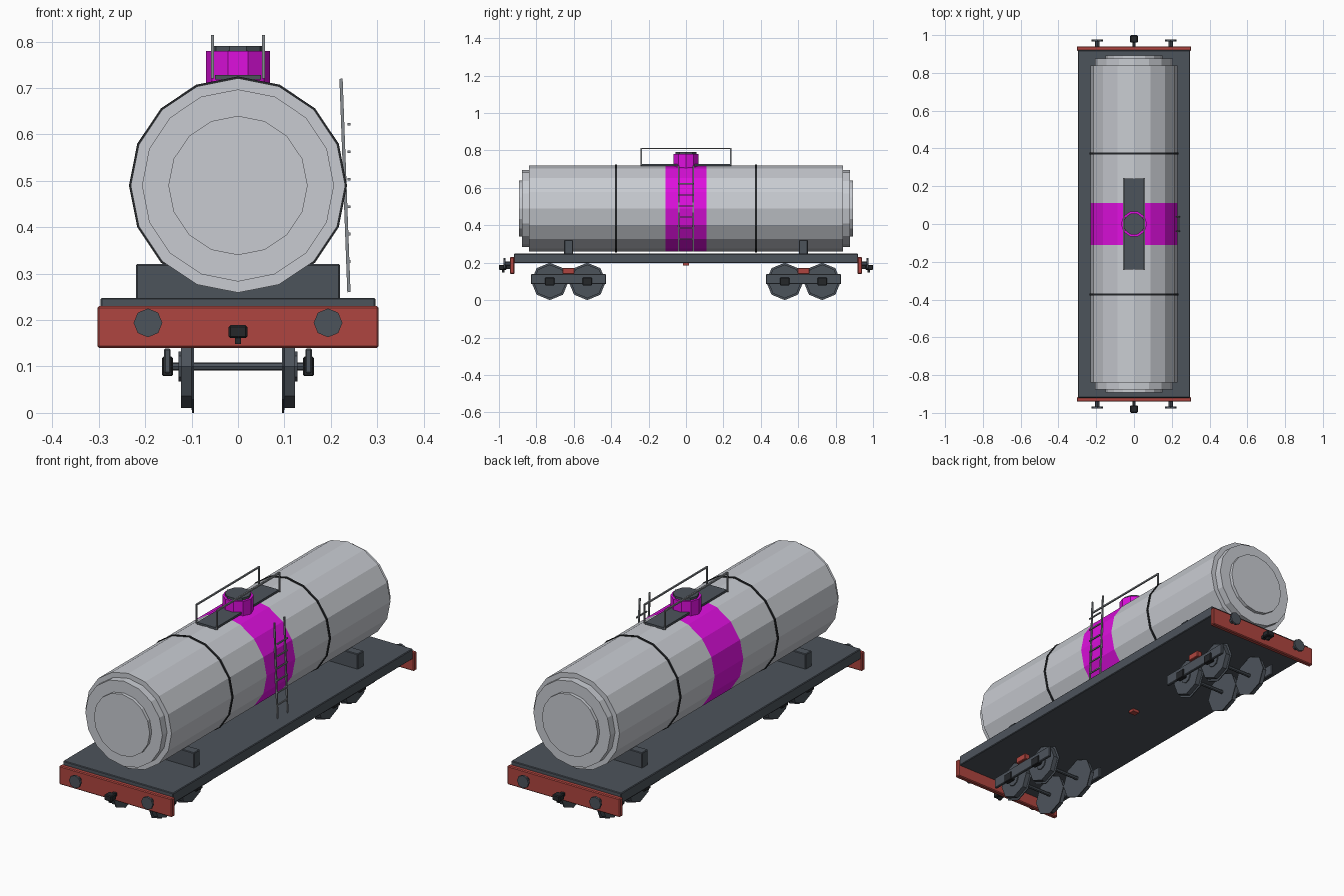
import bpy, bmesh, math
from mathutils import Vector, Matrix

if "Cube" in bpy.data.objects:
    bpy.data.objects.remove(bpy.data.objects["Cube"])


def material(name, rgb):
    m = bpy.data.materials.new(name)
    m.use_nodes = True
    m.diffuse_color = (*rgb, 1)
    m.node_tree.nodes["Principled BSDF"].inputs["Base Color"].default_value = (*rgb, 1)
    return m


SILVER = material("silver_paint", (0.58, 0.60, 0.64))
MAGENTA = material("magenta_paint", (0.73, 0.005, 0.73))
RED = material("red_paint", (0.43, 0.06, 0.05))
SLATE = material("slate_metal", (0.073, 0.087, 0.105))
BLACK = material("black_iron", (0.018, 0.02, 0.023))
STEEL = material("grey_steel", (0.25, 0.27, 0.29))


def finish(name, bm, *mats):
    bmesh.ops.recalc_face_normals(bm, faces=bm.faces)
    mesh = bpy.data.meshes.new(name)
    bm.to_mesh(mesh)
    bm.free()
    for m in mats:
        mesh.materials.append(m)
    obj = bpy.data.objects.new(name, mesh)
    bpy.context.collection.objects.link(obj)
    return obj


def box(name, centre, size, mat, bevel=0.0):
    bm = bmesh.new()
    bmesh.ops.create_cube(bm, size=1)
    bmesh.ops.scale(bm, vec=size, verts=bm.verts)
    bmesh.ops.translate(bm, vec=centre, verts=bm.verts)
    obj = finish(name, bm, mat)
    if bevel:
        mod = obj.modifiers.new("edge_bevel", 'BEVEL')
        mod.width, mod.segments = bevel, 1
    return obj


def lathe(name, profile, sides, centre, axis, *mats):
    """Revolve (radius, distance) points around an axis, with flat end caps."""
    bm = bmesh.new()
    rings = []
    for r, d in profile:
        rings.append([bm.verts.new((r * math.cos(a), r * math.sin(a), d))
                      for a in (math.tau * i / sides for i in range(sides))])
    for lo, hi in zip(rings, rings[1:]):
        for i in range(sides):
            j = (i + 1) % sides
            bm.faces.new((lo[i], lo[j], hi[j], hi[i]))
    bm.faces.new(rings[0])
    bm.faces.new(rings[-1])
    turn = {"x": Matrix.Rotation(math.pi / 2, 4, 'Y'),
            "y": Matrix.Rotation(-math.pi / 2, 4, 'X'),
            "z": Matrix.Identity(4)}[axis]
    bmesh.ops.transform(bm, matrix=Matrix.Translation(centre) @ turn, verts=bm.verts)
    return finish(name, bm, *mats)


def bar(name, start, end, width, mat):
    """Square bar between two points."""
    a, b = Vector(start), Vector(end)
    bm = bmesh.new()
    bmesh.ops.create_cube(bm, size=1)
    bmesh.ops.scale(bm, vec=(width, width, (b - a).length), verts=bm.verts)
    turn = (b - a).to_track_quat('Z', 'Y').to_matrix().to_4x4()
    bmesh.ops.transform(bm, matrix=Matrix.Translation((a + b) / 2) @ turn, verts=bm.verts)
    return finish(name, bm, mat)


# Tank with stepped ends and a coloured middle section
half = [(0.231, 0.11), (0.231, 0.84), (0.207, 0.84), (0.207, 0.876), (0.15, 0.876), (0.15, 0.892)]
profile = [(r, -d) for r, d in reversed(half)] + half
tank = lathe("tank", profile, 16, (0, 0, 0.49), "y", SILVER, MAGENTA)
for face in tank.data.polygons:
    if abs(face.center.y) < 0.1:
        face.material_index = 1

# Straps and saddles
for end, s in (("front", -1), ("rear", 1)):
    y = s * 0.374
    lathe(end + "_strap", [(0.235, -0.005), (0.235, 0.005)], 16, (0, y, 0.49), "y", BLACK)
    box(end + "_saddle", (0, s * 0.628, 0.283), (0.44, 0.046, 0.076), SLATE, 0.003)

# Filler dome, lid and walkway
lathe("filler_dome", [(0.069, 0.68), (0.069, 0.78)], 10, (0, 0, 0), "z", MAGENTA)
lathe("dome_lid", [(0.058, 0.775), (0.058, 0.791)], 10, (0, 0, 0), "z", SLATE)
box("walkway", (0, 0, 0.723), (0.1, 0.484, 0.01), SLATE)

# Handrails beside the walkway
for side, s in (("left", 1), ("right", -1)):
    x = s * 0.055
    bar(side + "_handrail", (x, -0.243, 0.811), (x, 0.243, 0.811), 0.007, STEEL)
    for y in (-0.24, 0.24):
        bar(side + "_rail_post", (x, y, 0.72), (x, y, 0.814), 0.007, STEEL)

# Ladder on the left side
for y in (-0.038, 0.038):
    bar("ladder_stile", (0.239, y, 0.26), (0.222, y, 0.72), 0.007, STEEL)
for i in range(6):
    z = 0.326 + i * 0.0592
    bar("ladder_rung", (0.239, -0.04, z), (0.239, 0.04, z), 0.006, STEEL)

# Deck and centre pin
box("deck", (0, 0, 0.223), (0.592, 1.84, 0.05), SLATE, 0.003)
box("centre_pin", (0, 0, 0.192), (0.035, 0.03, 0.015), RED)

for end, s in (("front", -1), ("rear", 1)):
    # Buffer beam, buffers and coupler
    box(end + "_buffer_beam", (0, s * 0.929, 0.185), (0.606, 0.024, 0.09), RED, 0.004)
    for x in (-0.194, 0.194):
        lathe(end + "_buffer", [(0.012, 0.93), (0.012, 0.966), (0.031, 0.966), (0.031, 0.976)],
              8, (x, 0, 0.194), "y", SLATE).scale.y = s
    box(end + "_coupler_bar", (0, s * 0.955, 0.175), (0.018, 0.04, 0.016), BLACK)
    box(end + "_coupler_head", (0, s * 0.98, 0.175), (0.04, 0.04, 0.028), BLACK, 0.004)
    box(end + "_coupler_hook", (0, s * 0.978, 0.16), (0.012, 0.014, 0.024), BLACK)

    # Bogie: side frames with springs
    yc = s * 0.628
    for x in (-0.152, 0.152):
        box(end + "_bogie_frame", (x, yc, 0.112), (0.014, 0.4, 0.054), SLATE, 0.003)
        box(end + "_bogie_spring", (x, yc, 0.156), (0.03, 0.065, 0.032), RED, 0.003)

    # Wheelsets: axle, flanged wheels with hubs, axle boxes
    for y in (yc - 0.1, yc + 0.1):
        lathe(end + "_axle", [(0.009, -0.145), (0.009, 0.145)], 8, (0, y, 0.1), "x", SLATE)
        for t in (-1, 1):
            wheel = [(0.1, 0.095), (0.1, 0.099), (0.09, 0.1), (0.09, 0.123),
                     (0.032, 0.123), (0.032, 0.128)]
            lathe(end + "_wheel", [(r, t * d) for r, d in wheel], 8, (0, y, 0.1), "x", SLATE)
            box(end + "_axle_box", (t * 0.152, y, 0.1), (0.024, 0.05, 0.042), BLACK, 0.003)
